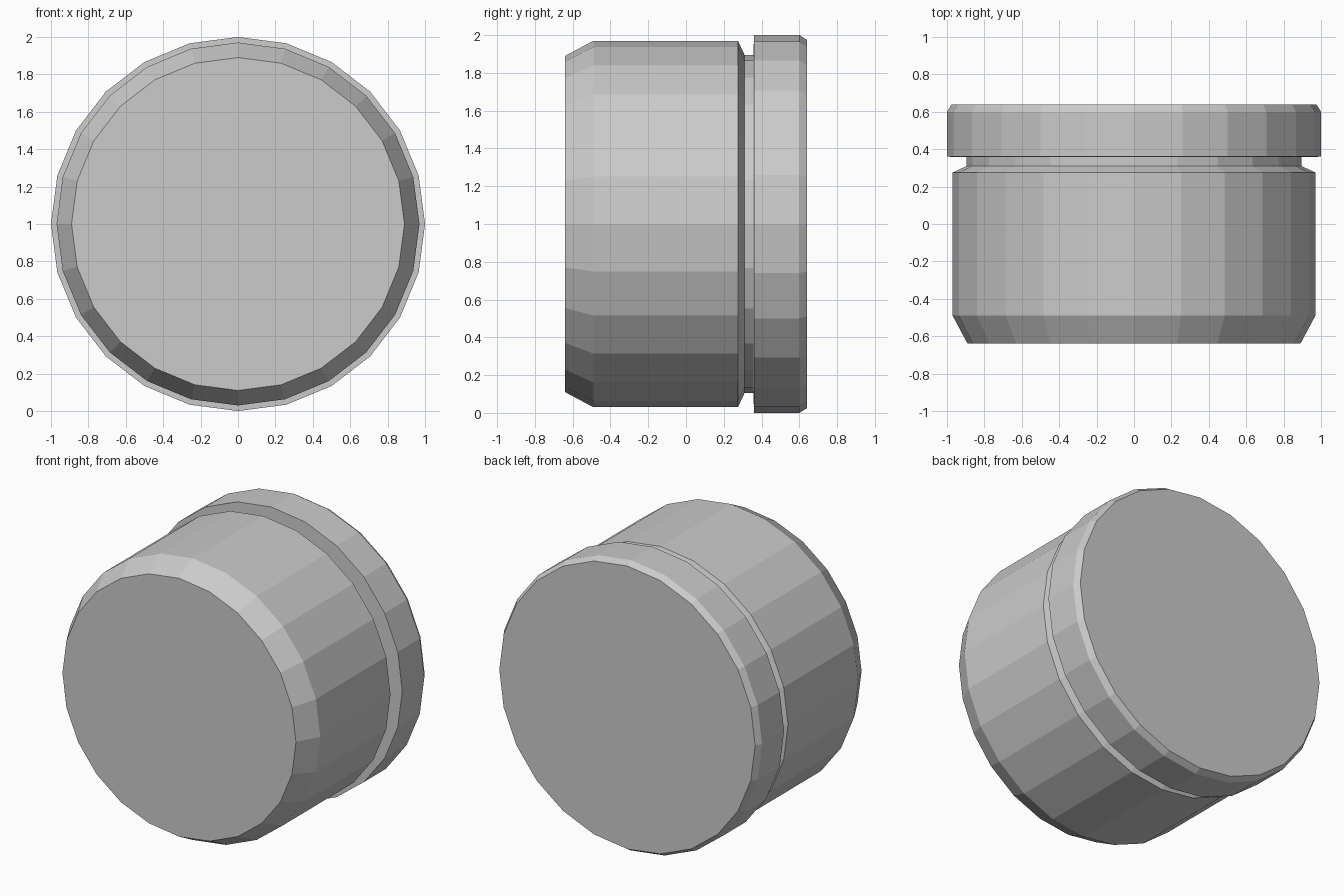
import bpy, bmesh, math

if "Cube" in bpy.data.objects:
    bpy.data.objects.remove(bpy.data.objects["Cube"])

SIDES = 24
CENTRE_Z = 1.0

# Half section of the capped drum: (y, radius) from front to back
PROFILE = [
    (-0.64, 0.89), (-0.49, 0.97),   # front chamfer
    (0.275, 0.97), (0.31, 0.895),   # body wall, slope into groove
    (0.357, 0.895), (0.36, 1.0),    # groove floor, rim step
    (0.60, 1.0), (0.64, 0.975),     # rim wall, back chamfer
]


def lathe_y(name, profile, sides):
    bm = bmesh.new()
    rings = []
    for y, r in profile:
        rings.append([bm.verts.new((r * math.cos(2 * math.pi * i / sides), y,
                                    CENTRE_Z + r * math.sin(2 * math.pi * i / sides)))
                      for i in range(sides)])
    for a, b in zip(rings, rings[1:]):
        for i in range(sides):
            j = (i + 1) % sides
            bm.faces.new((a[i], a[j], b[j], b[i]))
    # flat end caps
    bm.faces.new(rings[0])
    bm.faces.new(rings[-1])
    bmesh.ops.recalc_face_normals(bm, faces=bm.faces[:])
    mesh = bpy.data.meshes.new(name)
    bm.to_mesh(mesh)
    bm.free()
    obj = bpy.data.objects.new(name, mesh)
    bpy.context.collection.objects.link(obj)
    return obj


lathe_y("grooved_drum", PROFILE, SIDES)
